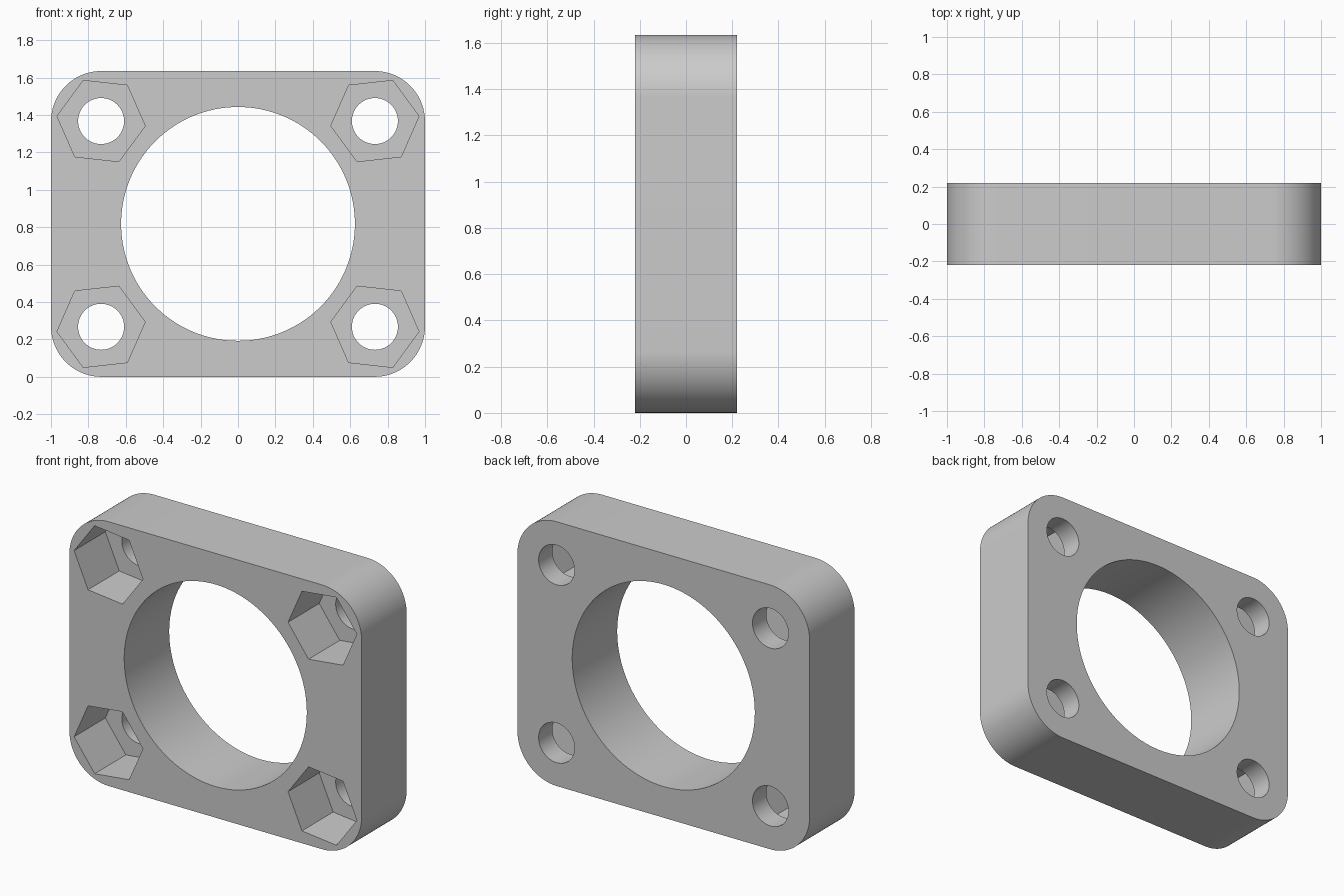
import bpy, bmesh, math

cube = bpy.data.objects.get("Cube")
if cube:
    bpy.data.objects.remove(cube, do_unlink=True)

HALF_W, HEIGHT, HALF_D = 1.0, 1.635, 0.22
MID = HEIGHT / 2
CORNER = 0.27
BOLT_X, BOLT_Z = 0.732, 0.55
POCKET_DEPTH = 0.305

grey = bpy.data.materials.new("grey")
grey.use_nodes = True
colour = (0.6, 0.6, 0.6, 1)
grey.diffuse_color = colour
grey.node_tree.nodes["Principled BSDF"].inputs["Base Color"].default_value = colour


def ring(cx, cz, radius, sides, turn=0.0):
    """Regular polygon in the x-z plane."""
    return [(cx + radius * math.cos(turn + math.tau * i / sides),
             cz + radius * math.sin(turn + math.tau * i / sides)) for i in range(sides)]


def prism(name, outline, y0, y1):
    """Extrude an x-z outline from y0 to y1."""
    bm = bmesh.new()
    face = bm.faces.new([bm.verts.new((x, y0, z)) for x, z in outline])
    grown = bmesh.ops.extrude_face_region(bm, geom=[face])["geom"]
    moved = [v for v in grown if isinstance(v, bmesh.types.BMVert)]
    bmesh.ops.translate(bm, verts=moved, vec=(0, y1 - y0, 0))
    bmesh.ops.recalc_face_normals(bm, faces=bm.faces)
    mesh = bpy.data.meshes.new(name)
    bm.to_mesh(mesh)
    bm.free()
    mesh.materials.append(grey)
    obj = bpy.data.objects.new(name, mesh)
    bpy.context.collection.objects.link(obj)
    return obj


# Plate with rounded corners
outline = []
steps = 24
for k, (sx, sz) in enumerate([(1, 1), (-1, 1), (-1, -1), (1, -1)]):
    cx, cz = sx * (HALF_W - CORNER), MID + sz * (MID - CORNER)
    for i in range(steps + 1):
        a = math.pi / 2 * (k + i / steps)
        outline.append((cx + CORNER * math.cos(a), cz + CORNER * math.sin(a)))
plate = prism("mounting_plate", outline, -HALF_D, HALF_D)

# Central bore, bolt holes and hexagonal nut pockets
cutters = [prism("bore_cutter", ring(0, MID, 0.625, 128), -1, 1)]
for sx in (-1, 1):
    for sz in (-1, 1):
        x, z = sx * BOLT_X, MID + sz * BOLT_Z
        cutters.append(prism("bolt_cutter", ring(x, z, 0.123, 64), -1, 1))
        turn = math.radians(6.3) * sx * sz
        cutters.append(prism("nut_cutter", ring(x, z, 0.237, 6, turn),
                             -1, -HALF_D + POCKET_DEPTH))

bpy.ops.object.select_all(action="DESELECT")
bpy.context.view_layer.objects.active = plate
plate.select_set(True)
for cutter in cutters:
    cutter.hide_render = True
    mod = plate.modifiers.new("cut", "BOOLEAN")
    mod.operation = "DIFFERENCE"
    mod.solver = "EXACT"
    mod.object = cutter
    bpy.ops.object.modifier_apply(modifier=mod.name)
    bpy.data.objects.remove(cutter, do_unlink=True)

# Smooth round walls, sharp rims
bpy.ops.object.shade_smooth_by_angle(angle=math.radians(30))
